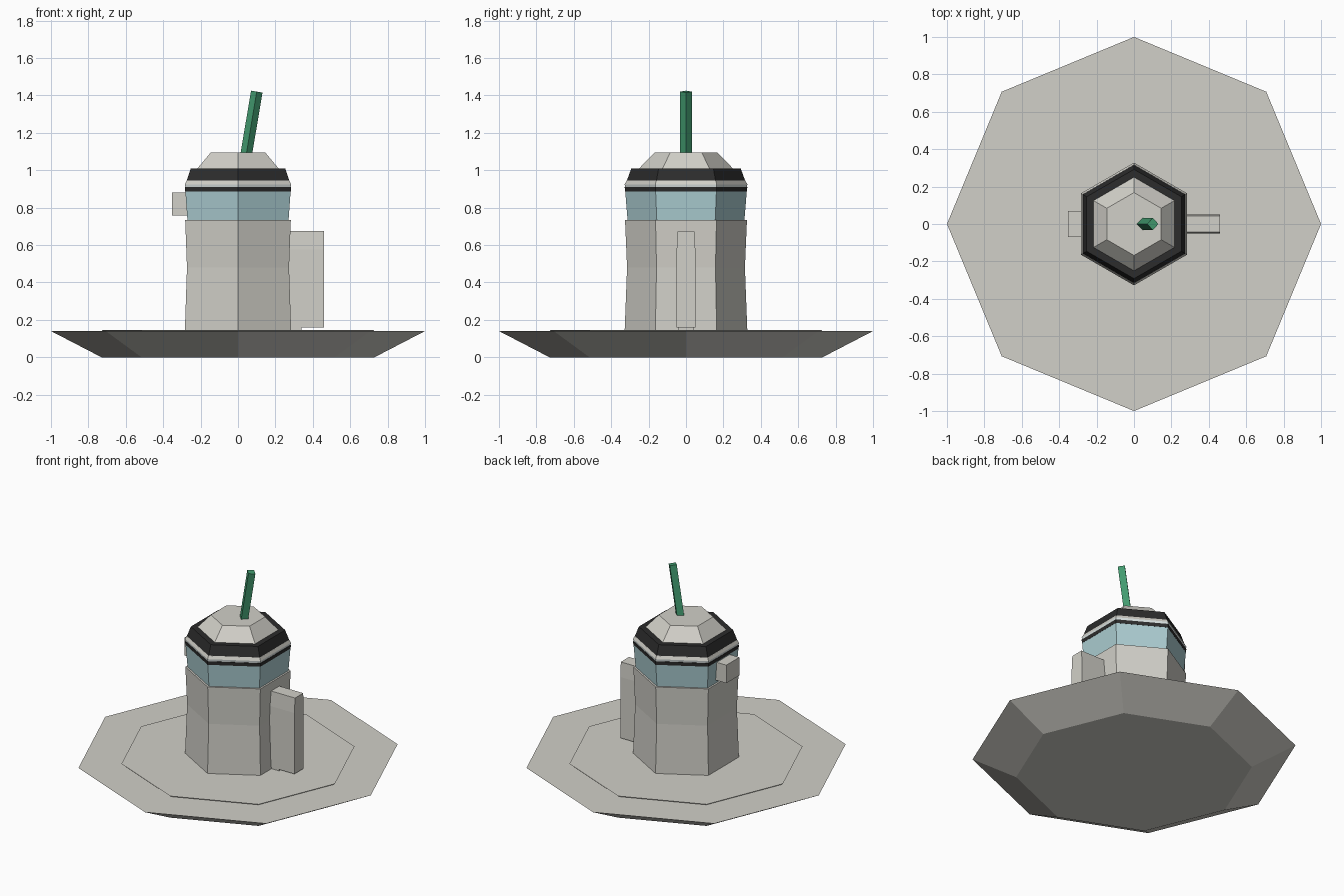
import bpy, bmesh, math
from mathutils import Matrix

old = bpy.data.objects.get("Cube")
if old:
    bpy.data.objects.remove(old, do_unlink=True)


def material(name, color):
    m = bpy.data.materials.new(name)
    m.use_nodes = True
    m.diffuse_color = (*color, 1)
    m.node_tree.nodes["Principled BSDF"].inputs["Base Color"].default_value = (*color, 1)
    return m


stone = material("warm grey", (0.64, 0.63, 0.58))
pale = material("pale trim", (0.70, 0.76, 0.75))
glass = material("light blue glass", (0.41, 0.61, 0.64))
black = material("black trim", (0.025, 0.025, 0.025))
green = material("straw green", (0.055, 0.33, 0.16))


def loft(name, rings, mat, matrix=None):
    """Join equal-sized rings of points with flat faces and cap both ends."""
    bm = bmesh.new()
    loops = [[bm.verts.new(p) for p in ring] for ring in rings]
    for a, b in zip(loops, loops[1:]):
        for i in range(len(a)):
            j = (i + 1) % len(a)
            bm.faces.new((a[i], a[j], b[j], b[i]))
    bm.faces.new(loops[0][::-1])
    bm.faces.new(loops[-1])
    bmesh.ops.recalc_face_normals(bm, faces=bm.faces)
    mesh = bpy.data.meshes.new(name)
    bm.to_mesh(mesh)
    bm.free()
    mesh.materials.append(mat)
    obj = bpy.data.objects.new(name, mesh)
    if matrix:
        obj.matrix_world = matrix
    bpy.context.collection.objects.link(obj)
    return obj


def prism(name, sides, profile, mat, matrix=None):
    """Stack of regular polygons, one corner on +y; profile is (radius, z)."""
    rings = []
    for r, z in profile:
        angles = [math.pi / 2 + math.tau * i / sides for i in range(sides)]
        rings.append([(r * math.cos(a), r * math.sin(a), z) for a in angles])
    return loft(name, rings, mat, matrix)


def block(name, x0, x1, profile, mat):
    """Block with its depth given by (half width in y, z) levels."""
    return loft(name, [[(x0, -w, z), (x1, -w, z), (x1, w, z), (x0, w, z)]
                       for w, z in profile], mat)


# Ground dish with a slightly raised middle
prism("base_dish", 8, [(0.73, 0), (1.0, 0.14)], stone)
prism("base_inner_plate", 8, [(0.72, 0.138), (0.73, 0.147)], stone)

# Cup-shaped building
prism("cup_body", 6, [(0.328, 0.14), (0.315, 0.48), (0.326, 0.735)], stone)
prism("window_band", 6, [(0.312, 0.73), (0.325, 0.888)], glass)
prism("lower_trim", 6, [(0.326, 0.886), (0.328, 0.91)], black)
prism("rim_band", 6, [(0.325, 0.908), (0.328, 0.925)], pale)
prism("rim_slope", 6, [(0.328, 0.925), (0.317, 0.945)], stone)
prism("lid_trim", 6, [(0.317, 0.943), (0.292, 1.01)], black)
prism("lid_dome", 6, [(0.255, 1.005), (0.168, 1.095)], stone)

# Leaning straw
lean = Matrix.Translation((0.045, 0, 1.09)) @ Matrix.Rotation(math.radians(9.5), 4, "Y")
prism("straw", 4, [(0.031, -0.01), (0.031, 0.335)], green, lean)

# Side parts
block("side_chimney", 0.26, 0.46, [(0.05, 0.16), (0.05, 0.575), (0.044, 0.675)], stone)
block("chimney_foot", 0.26, 0.34, [(0.044, 0.14), (0.044, 0.162)], stone)
block("window_counter", -0.353, -0.25, [(0.07, 0.757), (0.07, 0.88)], stone)
